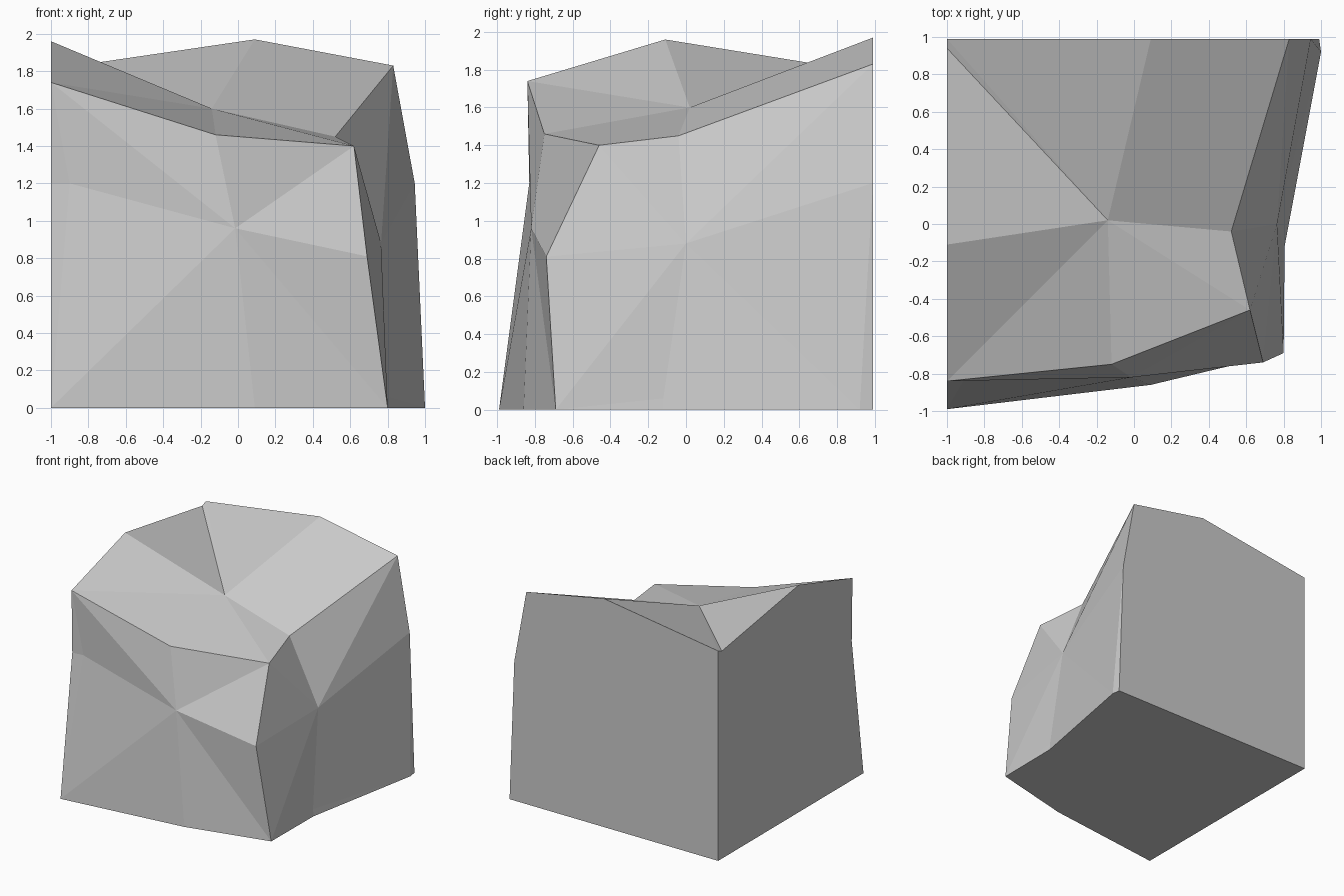
import bpy, bmesh

if "Cube" in bpy.data.objects:
    bpy.data.objects.remove(bpy.data.objects["Cube"])

# Corner and edge-midpoint positions of the chipped block
P = {
    # front edges: bottom, middle, top
    "fbl": (-1, -.99, 0), "fbm": (.09, -.86, 0), "fbr": (.8, -.69, 0),
    "fml": (-.9, -.82, 1.2), "fle": (-1, -.83, 1.2), "fmr": (.69, -.74, .81),
    "ftl": (-1, -.84, 1.74), "ftm": (-.12, -.75, 1.46), "ftr": (.62, -.46, 1.4),
    # side edges
    "tl": (-1, -.11, 1.96), "tr": (.52, -.04, 1.45),
    "br": (.8, -.12, .06), "brb": (.805, -.12, 0),
    # back edges
    "kl": (-1, .94, 1.79), "ktl": (-1, .99, 1.81), "ktm": (.09, .99, 1.97),
    "ktr": (.83, .99, 1.83), "kmr": (.945, .99, 1.2),
    "kbs": (1, .92, 0), "kbr": (.99, .99, 0), "kbl": (-1, .99, 0),
    # dented face centres
    "front": (-.015, -.82, .96), "right": (.765, 0, .88), "top": (-.14, .02, 1.6),
}

bm = bmesh.new()
V = {name: bm.verts.new(co) for name, co in P.items()}


def face(names):
    bm.faces.new([V[n] for n in names.split()])


def fan(centre, ring):
    ring = ring.split()
    for a, b in zip(ring, ring[1:] + ring[:1]):
        face(f"{centre} {a} {b}")


# Dented faces: triangle fans around a centre point
fan("front", "fbl fbm fbr fmr ftr ftm ftl fml")
fan("right", "fbr br kbs kmr ktr tr ftr fmr")
fan("top", "ftl ftm ftr tr ktr ktm ktl kl tl")

# Small chips along the edges
face("fle fml ftl")
face("fle fbl fml")
face("fbr brb br")
face("brb kbs br")
face("kbs kbr kmr")

# Flat cut sides: left, back, bottom
face("fbl fle ftl tl kl ktl kbl")
face("kbl ktl ktm ktr kmr kbr")
face("fbl kbl kbr kbs brb fbr fbm")

bmesh.ops.recalc_face_normals(bm, faces=bm.faces)
bmesh.ops.triangulate(bm, faces=[f for f in bm.faces if len(f.verts) > 4])
mesh = bpy.data.meshes.new("chipped_rock_block")
bm.to_mesh(mesh)
bm.free()
rock = bpy.data.objects.new("chipped_rock_block", mesh)
bpy.context.collection.objects.link(rock)
